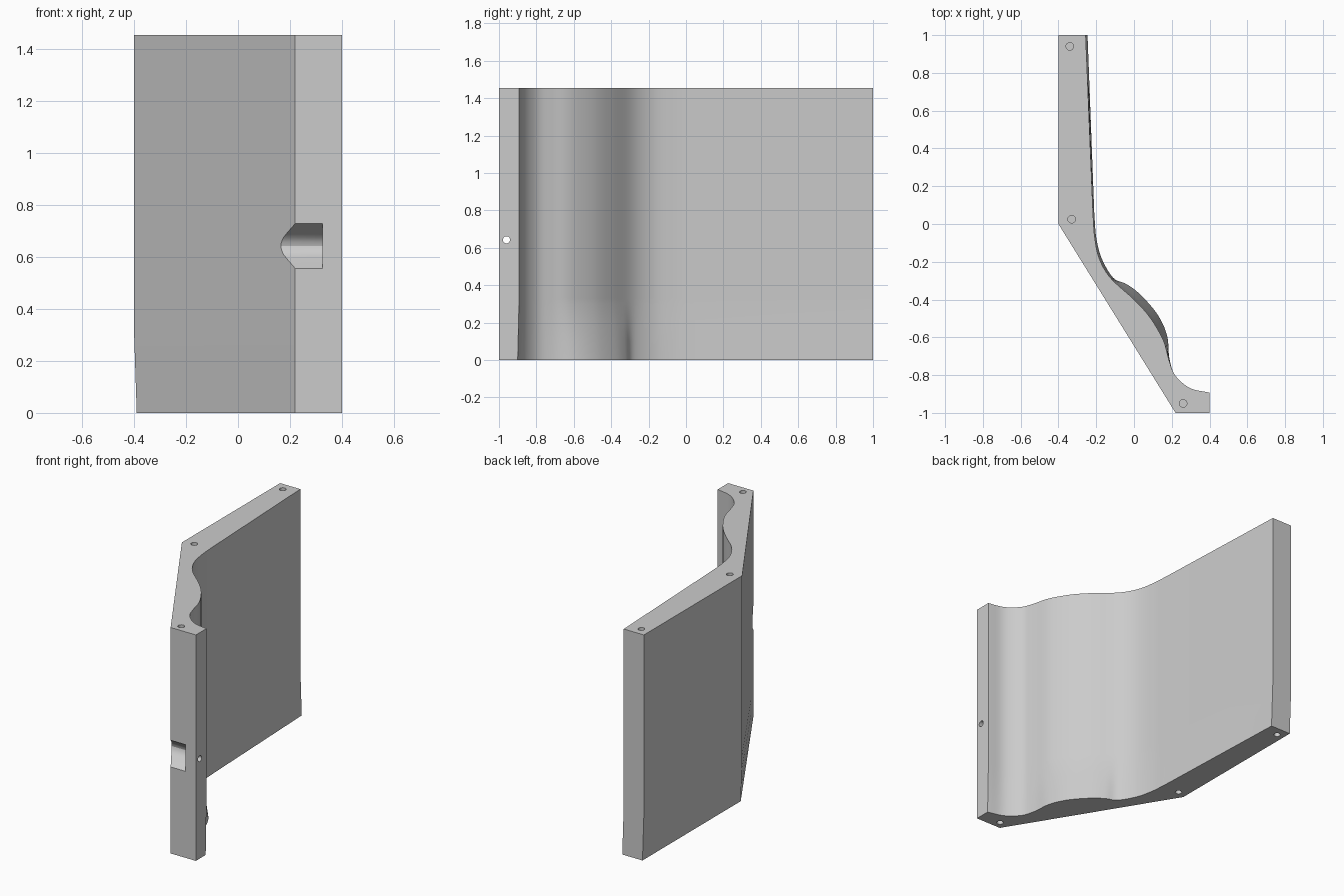
import bpy
import bmesh
import math
from mathutils import Vector, Matrix

default = bpy.data.objects.get("Cube")
if default:
    bpy.data.objects.remove(default, do_unlink=True)

HEIGHT = 1.455
FLARE = 0.3

grey = bpy.data.materials.new("plain grey")
grey.use_nodes = True
grey.diffuse_color = (0.6, 0.6, 0.6, 1)
grey.node_tree.nodes["Principled BSDF"].inputs["Base Color"].default_value = (0.6, 0.6, 0.6, 1)


def spline(points, steps=6):
    """Smooth curve through the points."""
    pts = [Vector(p) for p in points]
    pts = [2 * pts[0] - pts[1]] + pts + [2 * pts[-1] - pts[-2]]
    out = []
    for a, b, c, d in zip(pts, pts[1:], pts[2:], pts[3:]):
        for i in range(steps):
            t = i / steps
            out.append(0.5 * (2 * b + (c - a) * t + (2 * a - 5 * b + 4 * c - d) * t ** 2
                              + (3 * b - a - 3 * c + d) * t ** 3))
    return out + [pts[-2]]


def loft(name, rings):
    """Closed solid through rings of equal vertex count."""
    bm = bmesh.new()
    loops = [[bm.verts.new(p) for p in ring] for ring in rings]
    for low, high in zip(loops, loops[1:]):
        for i in range(len(low)):
            j = (i + 1) % len(low)
            bm.faces.new((low[i], low[j], high[j], high[i]))
    bm.faces.new(loops[0])
    bm.faces.new(loops[-1])
    bmesh.ops.recalc_face_normals(bm, faces=bm.faces)
    return finish(name, bm)


def finish(name, bm):
    mesh = bpy.data.meshes.new(name)
    bm.to_mesh(mesh)
    bm.free()
    mesh.materials.append(grey)
    obj = bpy.data.objects.new(name, mesh)
    bpy.context.collection.objects.link(obj)
    return obj


def rod(center, radius, length, along_x=False):
    bm = bmesh.new()
    turn = Matrix.Rotation(math.pi / 2, 4, 'Y') if along_x else Matrix()
    bmesh.ops.create_cone(bm, cap_ends=True, segments=24, radius1=radius, radius2=radius,
                          depth=length, matrix=Matrix.Translation(center) @ turn)
    return finish("hole_cutter", bm)


# Curved panel profile: outer corners and the wavy inner side, upper and base
upper_wave = spline([(-.217, .05), (-.208, -.07), (-.185, -.18), (-.125, -.285), (0, -.4),
                     (.085, -.495), (.155, -.615), (.185, -.72), (.217, -.8), (.295, -.868), (.4, -.893)])
base_wave = spline([(-.21, .05), (-.2, -.07), (-.172, -.18), (-.11, -.285), (-.04, -.318),
                    (.035, -.375), (.125, -.48), (.175, -.59), (.187, -.71), (.217, -.8), (.295, -.87), (.4, -.9)])

# Resample both waves to the same count


def resample(path, count=72):
    lengths = [0]
    for a, b in zip(path, path[1:]):
        lengths.append(lengths[-1] + (b - a).length)
    out, k = [], 0
    for i in range(count + 1):
        s = lengths[-1] * i / count
        while k < len(path) - 2 and lengths[k + 1] < s:
            k += 1
        t = (s - lengths[k]) / (lengths[k + 1] - lengths[k])
        out.append(path[k].lerp(path[k + 1], min(t, 1)))
    return out


upper = [Vector(p) for p in ((.4, -1), (.22, -1), (-.4, 0), (-.4, 1), (-.256, 1))] + resample(upper_wave)
base = [Vector(p) for p in ((.4, -1), (.22, -1), (-.39, 0), (-.39, 1), (-.246, 1))] + resample(base_wave)


def ring(z):
    t = min(z / FLARE, 1)
    return [(*b.lerp(u, t), z) for b, u in zip(base, upper)]


panel = loft("curved_panel", [ring(z) for z in (0, .1, .2, FLARE, .33, HEIGHT)])

# Front notch with a rounded wedge section
half = [(-1.05, .135), (-1, .086), (-.944, .046), (-.927, .032), (-.915, .015)]
section = half + [(-.911, 0)] + [(y, -z) for y, z in reversed(half)]
cutters = [loft("notch_cutter", [[(x, y, z + .643) for y, z in section] for x in (0, .326)])]

# Side hole into the notch, and blind pin holes at both ends
cutters.append(rod((.4, -.96, .643), .019, .2, True))
for x, y in ((-.34, .94), (-.33, .025), (.26, -.95)):
    for z in (0, HEIGHT):
        cutters.append(rod((x, y, z), .02, .2))

bpy.ops.object.select_all(action='DESELECT')
bpy.context.view_layer.objects.active = panel
panel.select_set(True)
for cutter in cutters:
    mod = panel.modifiers.new("cut", 'BOOLEAN')
    mod.operation = 'DIFFERENCE'
    mod.solver = 'EXACT'
    mod.object = cutter
    bpy.ops.object.modifier_apply(modifier=mod.name)
    bpy.data.objects.remove(cutter, do_unlink=True)
bpy.ops.object.shade_smooth_by_angle(angle=math.radians(26))
